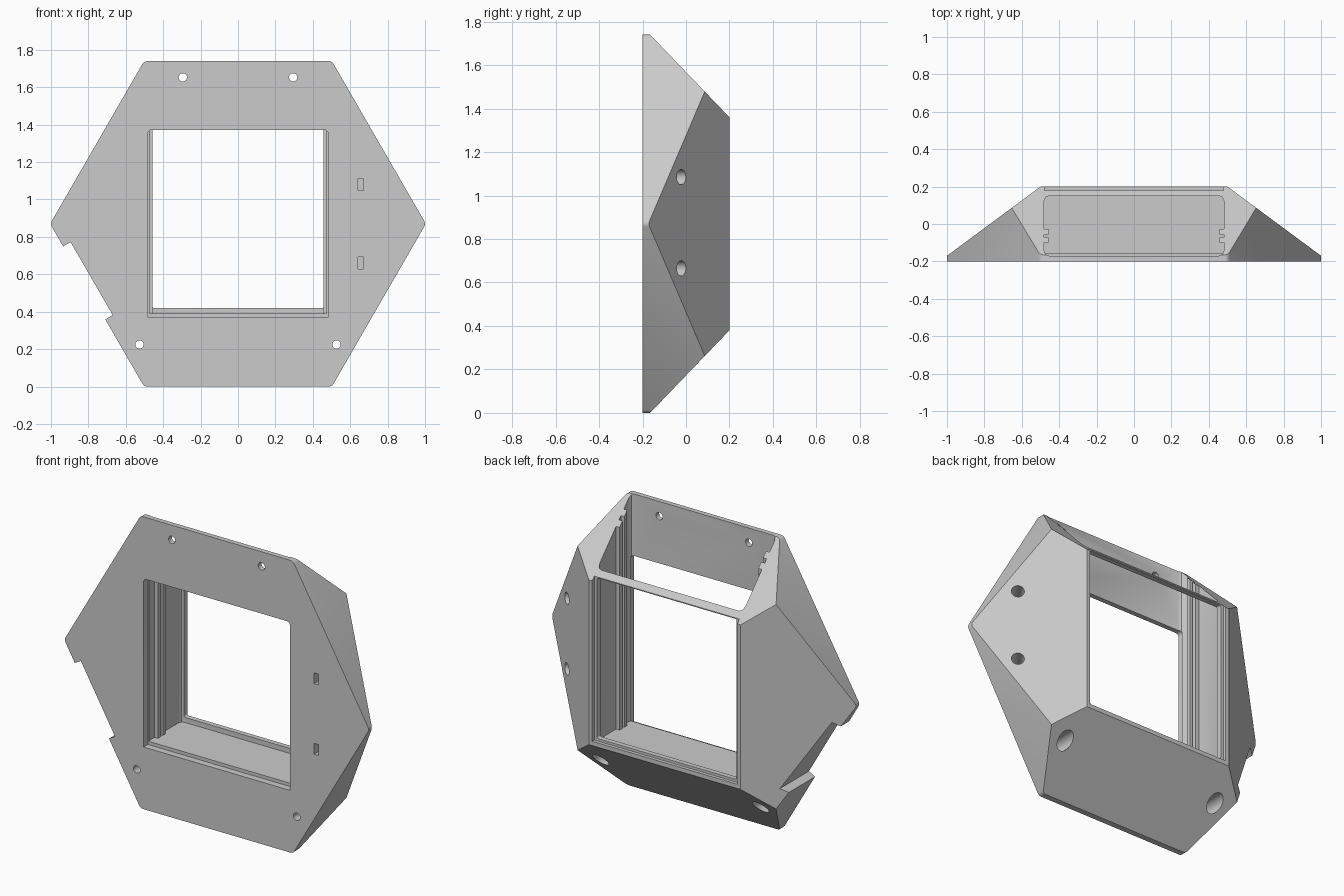
import bpy, bmesh, math
from mathutils import Vector

cube = bpy.data.objects.get("Cube")
if cube:
    bpy.data.objects.remove(cube, do_unlink=True)

MID = 0.87  # height of the hexagon centre

grey = bpy.data.materials.new("light grey plastic")
grey.use_nodes = True
grey.diffuse_color = (0.6, 0.6, 0.6, 1)
grey.node_tree.nodes["Principled BSDF"].inputs["Base Color"].default_value = (0.6, 0.6, 0.6, 1)


def finish(name, bm):
    bmesh.ops.recalc_face_normals(bm, faces=bm.faces)
    mesh = bpy.data.meshes.new(name)
    bm.to_mesh(mesh)
    bm.free()
    mesh.materials.append(grey)
    ob = bpy.data.objects.new(name, mesh)
    bpy.context.collection.objects.link(ob)
    return ob


def prism_bm(points, lo, hi, axis):
    """Extrude an outline along y (points are x, z) or z (points are x, y)."""
    bm = bmesh.new()
    place = (lambda a, b, t: (a, t, b)) if axis == "y" else (lambda a, b, t: (a, b, t))
    face = bm.faces.new([bm.verts.new(place(a, b, lo)) for a, b in points])
    ext = bmesh.ops.extrude_face_region(bm, geom=[face])["geom"]
    shift = Vector(place(0, 0, hi - lo))
    bmesh.ops.translate(bm, vec=shift, verts=[v for v in ext if isinstance(v, bmesh.types.BMVert)])
    return bm


def rounded_rect(x, z0, z1, r_top, r_bottom):
    pts = []
    for sx, z, sz, r, start in ((1, z1, -1, r_top, 0), (-1, z1, -1, r_top, 90),
                                (-1, z0, 1, r_bottom, 180), (1, z0, 1, r_bottom, 270)):
        if r == 0:
            pts.append((sx * x, z))
            continue
        for i in range(5):
            a = math.radians(start + i * 22.5)
            pts.append((sx * (x - r) + r * math.cos(a), z + sz * r + r * math.sin(a)))
    return pts


def cylinder(start, direction, length, radius):
    bm = bmesh.new()
    d = Vector(direction).normalized()
    rot = d.to_track_quat("Z", "Y").to_matrix().to_4x4()
    bmesh.ops.create_cone(bm, cap_ends=True, segments=32, radius1=radius, radius2=radius, depth=length)
    bmesh.ops.transform(bm, matrix=rot, verts=bm.verts)
    bmesh.ops.translate(bm, vec=Vector(start) + d * length / 2, verts=bm.verts)
    return bm


# Hexagonal shell with softened corners
R = MID / math.cos(math.pi / 6)
hexagon = [(R * math.cos(k * math.pi / 3), MID + R * math.sin(k * math.pi / 3)) for k in range(6)]
bm = prism_bm(hexagon, -0.2, 0.2, "y")
corners = [e for e in bm.edges if abs(e.verts[0].co.y - e.verts[1].co.y) > 0.1]
bmesh.ops.bevel(bm, geom=corners, offset=0.016, segments=3, profile=0.5, affect="EDGES")

# Sloping rear planes: two sides, top and bottom
for s in (-1, 1):
    for co, no in (((s * 0.5, 0.2, MID), (s * 0.37, 0.5, 0)),
                   ((0, 0.2, MID + s * 0.49), (0, 0.385, s * 0.37))):
        cut = bmesh.ops.bisect_plane(bm, geom=bm.verts[:] + bm.edges[:] + bm.faces[:], dist=1e-5,
                                     plane_co=co, plane_no=no, clear_outer=True)["geom_cut"]
        rim = [e for e in cut if isinstance(e, bmesh.types.BMEdge)]
        bmesh.ops.holes_fill(bm, edges=rim, sides=0)
body = finish("hexagonal_frame", bm)

cutters = []


def cut_with(name, bm):
    cutters.append(finish(name, bm))


# Main cavity, open at the top, with a pair of rails on each side wall
half = [(0.455, -0.17), (0.472, -0.163), (0.48, -0.145)]
for y in (-0.1, -0.055):
    half += [(0.48, y), (0.457, y), (0.457, y + 0.027), (0.48, y + 0.027)]
half += [(0.48, 0.125), (0.472, 0.143), (0.455, 0.15)]
cavity = half + [(-x, y) for x, y in reversed(half)]
cut_with("cavity_cutter", prism_bm(cavity, 0.39, 2.0, "z"))

# Front opening, rear window and shallow rear recess
cut_with("front_opening_cutter", prism_bm(rounded_rect(0.482, 0.37, 1.372, 0.02, 0), -0.3, -0.16, "y"))
cut_with("rear_window_cutter", prism_bm(rounded_rect(0.46, 0.42, 1.375, 0.01, 0.01), 0.1, 0.3, "y"))
cut_with("rear_recess_cutter", prism_bm(rounded_rect(0.478, 0.405, 1.6, 0, 0), 0.18, 0.3, "y"))

# Notch in the lower right-hand edge
cut_with("edge_notch_cutter", prism_bm([(-0.895, 0.772), (-0.67, 0.382), (-0.757, 0.332), (-0.982, 0.722)],
                                       -0.3, 0.3, "y"))

# Screw holes, the lower pair with wide rear counterbores
for s in (-1, 1):
    cut_with("upper_hole_cutter", cylinder((s * 0.295, -0.3, 1.653), (0, 1, 0), 0.2, 0.022))
    cut_with("lower_hole_cutter", cylinder((s * 0.527, -0.3, 0.225), (0, 1, 0), 0.5, 0.022))
    cut_with("counterbore_cutter", cylinder((s * 0.527, -0.12, 0.225), (0, 1, 0), 0.5, 0.045))

# Angled peg holes in the left slope, ending in small front slots
for z in (0.66, 1.08):
    cut_with("peg_hole_cutter", cylinder((0.86, 0.06, z + 0.005), (-0.595, -0.804, 0), 0.28, 0.035))
    slot = [(0.642, z - 0.032), (0.67, z - 0.032), (0.67, z + 0.032), (0.642, z + 0.032)]
    cut_with("slot_cutter", prism_bm(slot, -0.3, -0.16, "y"))

# Apply the cuts and remove the helpers
for c in cutters:
    c.hide_render = True
    mod = body.modifiers.new(c.name, "BOOLEAN")
    mod.operation = "DIFFERENCE"
    mod.solver = "EXACT"
    mod.object = c
bpy.context.view_layer.update()
graph = bpy.context.evaluated_depsgraph_get()
result = bpy.data.meshes.new_from_object(body.evaluated_get(graph))
body.modifiers.clear()
body.data = result
for c in cutters:
    bpy.data.objects.remove(c, do_unlink=True)
result.materials.clear()
result.materials.append(grey)
for p in result.polygons:
    p.material_index = 0

bpy.ops.object.select_all(action="DESELECT")
bpy.context.view_layer.objects.active = body
body.select_set(True)
bpy.ops.object.shade_smooth_by_angle(angle=math.radians(25))
